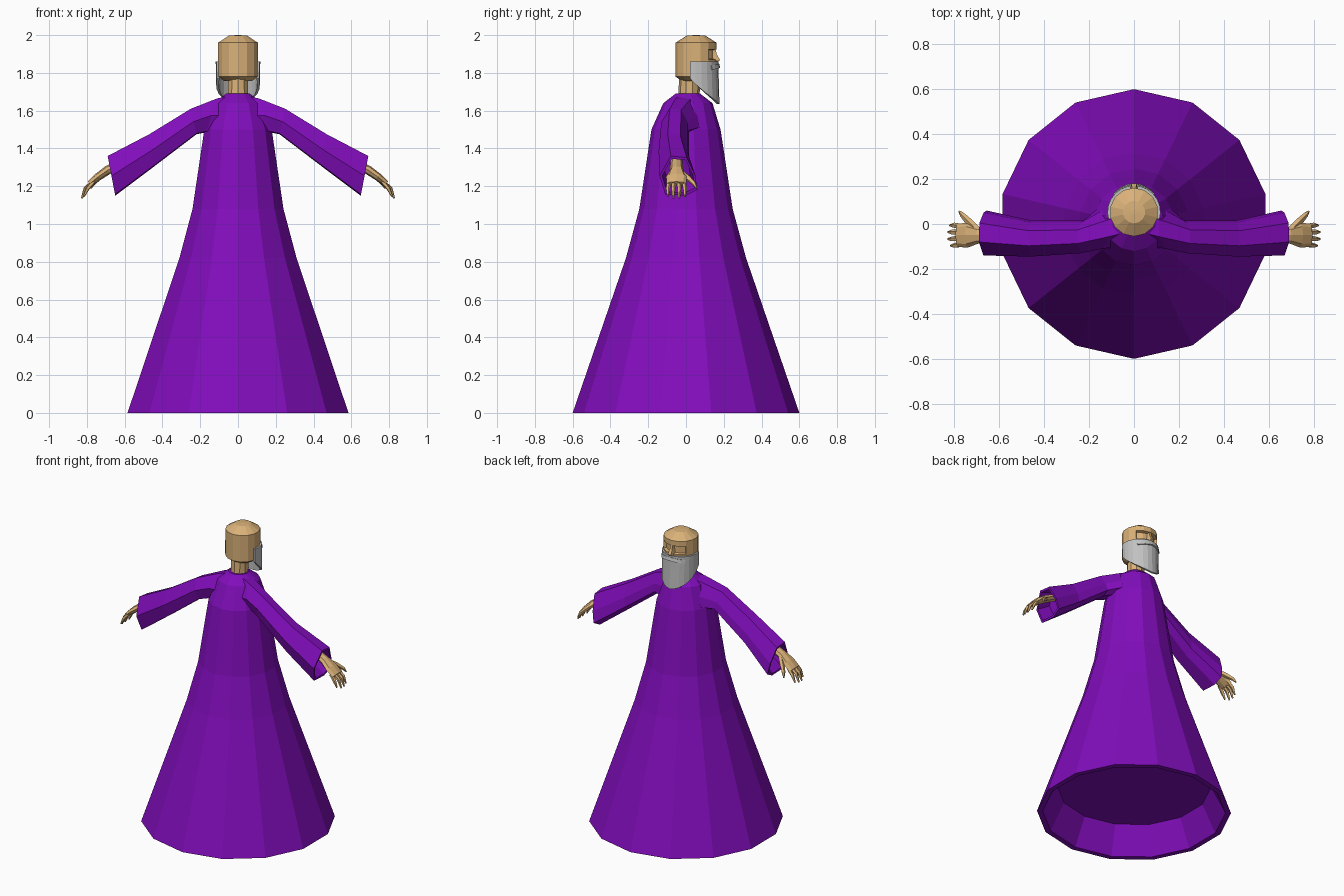
import bpy, bmesh, math
from mathutils import Vector

if "Cube" in bpy.data.objects:
    bpy.data.objects.remove(bpy.data.objects["Cube"])


def material(name, rgb):
    m = bpy.data.materials.new(name)
    m.diffuse_color = (*rgb, 1)
    m.use_nodes = True
    m.node_tree.nodes["Principled BSDF"].inputs["Base Color"].default_value = m.diffuse_color
    return m


PURPLE = material("purple cloth", (0.22, 0.004, 0.50))
SKIN = material("tan skin", (0.70, 0.44, 0.19))
GREY = material("grey hair", (0.54, 0.54, 0.54))


def finish(bm, name, mat, mirror=False):
    bmesh.ops.recalc_face_normals(bm, faces=bm.faces)
    me = bpy.data.meshes.new(name)
    bm.to_mesh(me)
    bm.free()
    ob = bpy.data.objects.new(name, me)
    bpy.context.collection.objects.link(ob)
    me.materials.append(mat)
    if mirror:
        ob.modifiers.new("mirror", "MIRROR").use_clip = False
    return ob


def loft(bm, rings):
    """Bridge equal-length point rings and close both ends."""
    vs = [[bm.verts.new(p) for p in r] for r in rings]
    n = len(vs[0])
    for a, b in zip(vs, vs[1:]):
        for i in range(n):
            j = (i + 1) % n
            bm.faces.new((a[i], a[j], b[j], b[i]))
    bm.faces.new(vs[0])
    bm.faces.new(vs[-1])


def circle(r, z, cy=0.0, n=14):
    return [(r * math.sin(math.tau * i / n), cy + r * math.cos(math.tau * i / n), z)
            for i in range(n)]


def tube(bm, stations, n=6):
    """Tapered limb; a station is (x, y, z, half width, half thickness)."""
    pts = [Vector(s[:3]) for s in stations]
    rings = []
    for i, s in enumerate(stations):
        d = (pts[min(i + 1, len(pts) - 1)] - pts[max(i - 1, 0)]).normalized()
        up = d.cross(Vector((0, 1, 0))).normalized()
        side = up.cross(d)
        rings.append([pts[i] + side * s[3] * math.cos(math.tau * k / n)
                      + up * s[4] * math.sin(math.tau * k / n) for k in range(n)])
    loft(bm, rings)


# Robe: fourteen-sided bell with a thick hem and a shallow closed underside
bm = bmesh.new()
loft(bm, [circle(0.475, 0.18), circle(0.565, 0), circle(0.6, 0), circle(0.318, 0.82),
          circle(0.247, 1.08), circle(0.183, 1.5), circle(0.13, 1.64, 0.01),
          circle(0.065, 1.69, 0.01)])
finish(bm, "robe", PURPLE)

# Sleeves: (top x, top z, bottom x, bottom z, back y, front y) per station
OUTLINE = [(0.3, 1), (0.72, 0.96), (0.95, 0.5), (1, 0.15), (0.7, 0), (0.15, 0.03), (0, 0.5)]


def sleeve_ring(tx, tz, bx, bz, y0, y1, shrink=1.0):
    ring = []
    for u, v in OUTLINE:
        u, v = 0.5 + (u - 0.5) * shrink, 0.5 + (v - 0.5) * shrink
        ring.append((bx + (tx - bx) * v, y0 + (y1 - y0) * u, bz + (tz - bz) * v))
    return ring


cuff = (0.69, 1.36, 0.65, 1.15, -0.14, 0.06)
bm = bmesh.new()
loft(bm, [sleeve_ring(0.06, 1.675, 0.06, 1.47, -0.10, 0.09),
          sleeve_ring(0.11, 1.665, 0.17, 1.485, -0.11, 0.07),
          sleeve_ring(0.25, 1.61, 0.22, 1.475, -0.13, 0.015),
          sleeve_ring(0.47, 1.475, 0.45, 1.30, -0.145, 0.015),
          sleeve_ring(*cuff),
          sleeve_ring(*cuff, shrink=0.86),
          sleeve_ring(0.60, 1.40, 0.56, 1.22, -0.14, 0.04, shrink=0.8)])
finish(bm, "sleeves", PURPLE, mirror=True)

# Hands: flat palm, four curled fingers and a spread thumb
bm = bmesh.new()
tube(bm, [(0.58, -0.05, 1.34, 0.03, 0.022), (0.69, -0.05, 1.285, 0.036, 0.024),
          (0.74, -0.05, 1.25, 0.055, 0.021), (0.785, -0.05, 1.213, 0.052, 0.015)], 8)
for y, reach in ((-0.096, -0.008), (-0.067, 0.004), (-0.036, 0.004), (-0.006, -0.004)):
    tube(bm, [(0.765, -0.05 + (y + 0.05) * 0.85, 1.225, 0.013, 0.012),
              (0.804 + reach, y, 1.188, 0.012, 0.011),
              (0.823 + reach, y, 1.14 - reach, 0.005, 0.005)], 5)
tube(bm, [(0.69, -0.035, 1.28, 0.018, 0.016), (0.735, 0.01, 1.245, 0.018, 0.014),
          (0.765, 0.042, 1.215, 0.012, 0.011), (0.778, 0.056, 1.19, 0.004, 0.004)], 5)
finish(bm, "hands", SKIN, mirror=True)

# Neck
bm = bmesh.new()
loft(bm, [circle(0.057, 1.67, 0.015, 10), circle(0.055, 1.79, 0.02, 10)])
finish(bm, "neck", SKIN)

# Head: straight-sided with a low crown and a recessed eye band on the face side
HY = 0.053
bm = bmesh.new()
loft(bm, [circle(0.075, 1.757, HY), circle(0.108, 1.78, HY), circle(0.108, 1.87, HY),
          circle(0.108, 1.925, HY), circle(0.108, 1.96, HY), circle(0.05, 1.997, HY),
          circle(0.01, 2.0, HY)])
bmesh.ops.recalc_face_normals(bm, faces=bm.faces)
eyes = [f for f in bm.faces if 1.88 < f.calc_center_median().z < 1.92
        and f.calc_center_median().y > HY + 0.06]
bmesh.ops.inset_region(bm, faces=eyes, thickness=0.005, depth=-0.018)
finish(bm, "head", SKIN)

# Nose: wedge from the brow to above the moustache
bm = bmesh.new()
loft(bm, [[(-w, 0.13, z), (w, 0.13, z), (w * 0.6, y, z), (-w * 0.6, y, z)]
          for w, y, z in ((0.012, 0.155, 1.935), (0.015, 0.162, 1.90),
                          (0.02, 0.18, 1.868), (0.016, 0.165, 1.855))])
finish(bm, "nose", SKIN)


def wrap(name, limit, top, bottom, r_top, r_bottom, thick, steps=14):
    """Curved strip of hair around the front of the head."""
    b = bmesh.new()
    rows = []
    for i in range(steps + 1):
        t = 2 * i / steps - 1
        a = math.radians(limit) * t
        z0, z1 = top(abs(t)), bottom(abs(t))
        col = []
        for k in range(4):
            s = k / 3
            r = r_top + (r_bottom - r_top) * s
            push = 0.008 * s * max(0, math.cos(a))
            col.append(b.verts.new((r * math.sin(a), HY + r * math.cos(a) + push,
                                    z0 + (z1 - z0) * s)))
        rows.append(col)
    for p, q in zip(rows, rows[1:]):
        for k in range(3):
            b.faces.new((p[k], p[k + 1], q[k + 1], q[k]))
    ob = finish(b, name, GREY)
    mod = ob.modifiers.new("thickness", "SOLIDIFY")
    mod.thickness = thick
    mod.offset = 0


# Beard: level at the cheeks, dropping to a rounded point at the chin
wrap("beard", 106, lambda t: 1.86, lambda t: 1.635 + 0.135 * t ** 1.7, 0.111, 0.109, 0.014)
# Moustache: thin raised band with drooping ends
wrap("moustache", 48, lambda t: 1.85 - 0.012 * t, lambda t: 1.828 - 0.012 * t,
     0.118, 0.116, 0.008, 8)
